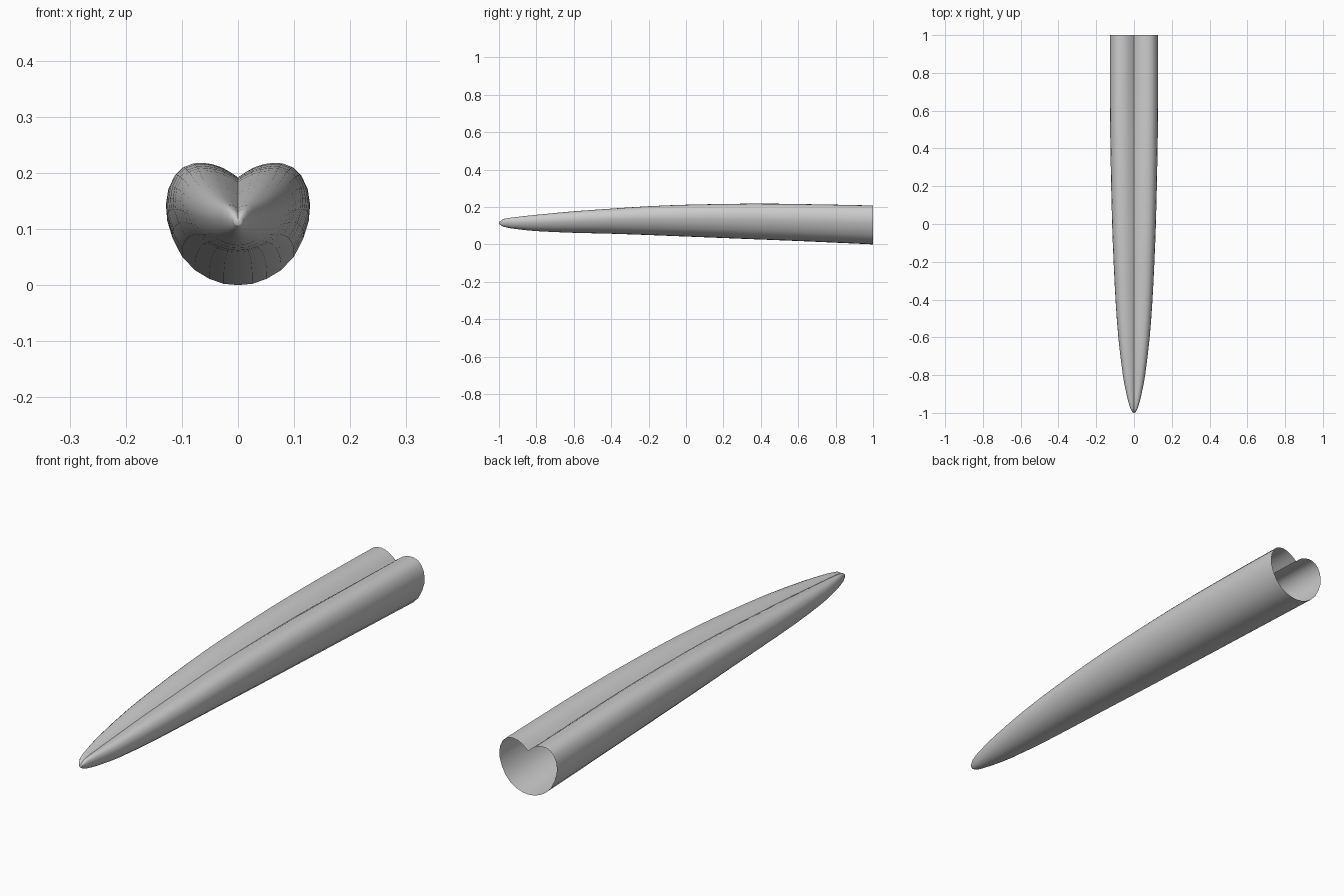
import bpy, bmesh
from mathutils import Vector

if "Cube" in bpy.data.objects:
    bpy.data.objects.remove(bpy.data.objects["Cube"])

# Stations along the length: y, half width, bottom z, top z, groove depth
STATIONS = [
    (-0.996, 0.008, 0.106, 0.122, 0.002),
    (-0.975, 0.020, 0.094, 0.136, 0.005),
    (-0.90, 0.040, 0.081, 0.147, 0.008),
    (-0.80, 0.059, 0.071, 0.158, 0.011),
    (-0.60, 0.083, 0.062, 0.177, 0.015),
    (-0.40, 0.098, 0.057, 0.191, 0.018),
    (-0.20, 0.108, 0.050, 0.204, 0.020),
    (0.00, 0.116, 0.042, 0.212, 0.022),
    (0.35, 0.124, 0.028, 0.218, 0.026),
    (0.65, 0.128, 0.016, 0.215, 0.030),
    (1.00, 0.128, 0.000, 0.208, 0.034),
]

# Half heart section: x share, height share, groove share
HALF = [
    (0.00, 0.00, 0), (0.20, 0.012, 0), (0.40, 0.054, 0), (0.60, 0.128, 0),
    (0.78, 0.245, 0), (0.91, 0.40, 0), (0.985, 0.55, 0), (1.00, 0.66, 0),
    (0.97, 0.78, 0), (0.89, 0.89, 0), (0.78, 0.96, 0), (0.64, 0.995, 0),
    (0.50, 1.00, 0), (0.36, 1.00, 0.10), (0.22, 1.00, 0.34),
    (0.10, 1.00, 0.67), (0.00, 1.00, 1.0),
]


def smooth_rows(rows, n):
    """Catmull-Rom resampling of rows of numbers."""
    rows = [Vector(r) for r in rows]
    out = []
    for i in range(len(rows) - 1):
        p0, p1 = rows[max(i - 1, 0)], rows[i]
        p2, p3 = rows[i + 1], rows[min(i + 2, len(rows) - 1)]
        # slopes follow the uneven station spacing
        h = p2[0] - p1[0]
        m1 = (p2 - p0) * (h / (p2[0] - p0[0]))
        m2 = (p3 - p1) * (h / (p3[0] - p1[0]))
        for k in range(n):
            t = k / n
            out.append(p1 * (2*t**3 - 3*t**2 + 1) + m1 * (t**3 - 2*t**2 + t)
                       + p2 * (3*t**2 - 2*t**3) + m2 * (t**3 - t**2))
    return out + [rows[-1]]


# Full section loop, mirrored about x = 0
section = HALF + [(-x, z, g) for x, z, g in HALF[-2:0:-1]]

# Tapered grooved shell, open at the back
bm = bmesh.new()
rings = []
for y, w, bot, top, groove in smooth_rows(STATIONS, 2):
    rings.append([bm.verts.new((x * w, y, bot + h * (top - bot) - g * groove))
                  for x, h, g in section])
n = len(section)
for a, b in zip(rings, rings[1:]):
    for i in range(n):
        j = (i + 1) % n
        bm.faces.new((a[i], a[j], b[j], b[i]))

# Closed pointed tip
tip = bm.verts.new((0, -1, 0.114))
for i in range(n):
    bm.faces.new((tip, rings[0][(i + 1) % n], rings[0][i]))
bm.normal_update()
if sum(f.normal.x * f.calc_center_median().x for f in bm.faces) < 0:
    bmesh.ops.reverse_faces(bm, faces=bm.faces[:])

mesh = bpy.data.meshes.new("grooved_blade")
bm.to_mesh(mesh)
bm.free()
blade = bpy.data.objects.new("grooved_blade", mesh)
bpy.context.collection.objects.link(blade)
bpy.context.view_layer.objects.active = blade
blade.select_set(True)
bpy.ops.object.shade_smooth_by_angle(angle=0.52)
